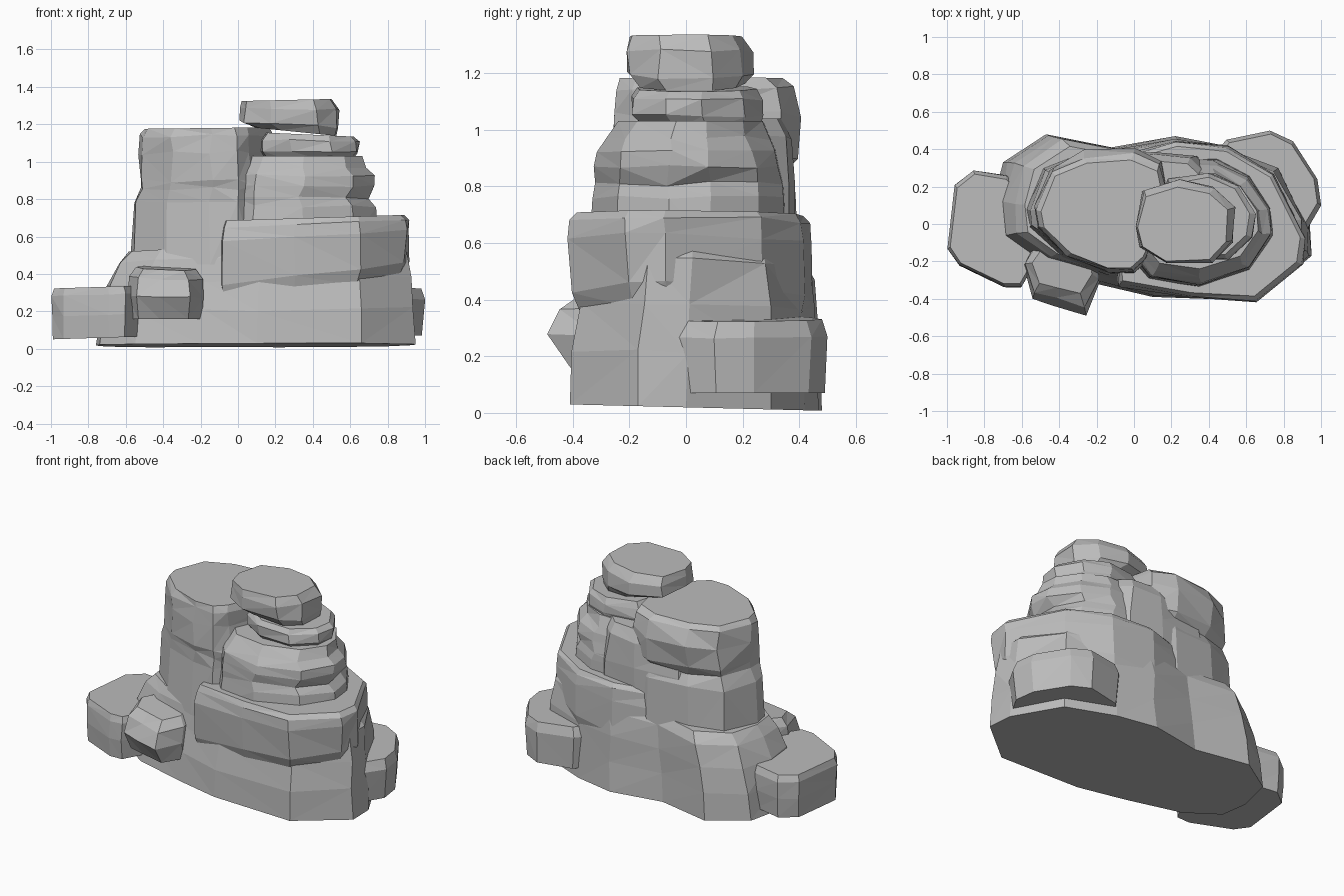
import bpy, bmesh, random
random.seed(4)

stone = bpy.data.materials.new("grey stone")
stone.diffuse_color = (0.5, 0.5, 0.5, 1)


def rock(name, outline, levels, tilt=(0, 0), low_tilt=(0, 0), jitter=0.012):
    """Loft a plan outline through levels (z, scale x, scale y, shift x, shift y)."""
    cx = sum(p[0] for p in outline) / len(outline)
    cy = sum(p[1] for p in outline) / len(outline)
    z0, z1 = levels[0][0], levels[-1][0]
    bm = bmesh.new()
    rings = []
    for z, sx, sy, dx, dy in levels:
        f = (z - z0) / (z1 - z0)
        tx, ty = [low_tilt[k] * (1 - f) + tilt[k] * f for k in (0, 1)]
        ring = []
        for x, y in outline:
            j = [random.uniform(-jitter, jitter) for _ in range(3)]
            if z == z0 or z == z1:
                j = [0, 0, 0]
            px, py = cx + (x - cx) * sx + dx + j[0], cy + (y - cy) * sy + dy + j[1]
            pz = z + tx * (x - cx) + ty * (y - cy) + j[2]
            ring.append(bm.verts.new((px, py, pz)))
        rings.append(ring)
    n = len(outline)
    for a, b in zip(rings, rings[1:]):
        for i in range(n):
            bm.faces.new((a[i], a[(i + 1) % n], b[(i + 1) % n], b[i]))
    bm.faces.new(rings[0])
    bm.faces.new(rings[-1])
    bmesh.ops.triangulate(bm, faces=[f for f in bm.faces if len(f.verts) == 4])
    bmesh.ops.recalc_face_normals(bm, faces=bm.faces)
    me = bpy.data.meshes.new(name)
    bm.to_mesh(me)
    bm.free()
    me.materials.append(stone)
    ob = bpy.data.objects.new(name, me)
    bpy.context.collection.objects.link(ob)
    return ob


# Broad foot of the outcrop, with a low shelf on the left
rock("base", [(-.76, .1), (-.70, .33), (-.47, .48), (-.12, .41), (.22, .47), (.48, .42),
              (.78, .30), (.94, .0), (.95, -.17), (.66, -.41), (.1, -.39), (-.2, -.32),
              (-.55, -.22), (-.74, -.08)],
     [(.018, 1, 1, 0, 0), (.2, .98, .98, .01, 0), (.36, .95, .94, .02, .015),
      (.50, .90, .90, .04, .01), (.56, .83, .82, .04, .01)],
     tilt=(.05, 0), low_tilt=(0, -.025), jitter=.008)

# Raised slab overhanging the right side, its underside climbing to the right
rock("right_slab", [(-.12, .1), (-.1, .36), (.22, .45), (.5, .42), (.75, .27), (.92, -.08),
                    (.90, -.22), (.66, -.42), (.3, -.40), (-.09, -.33)],
     [(.30, .93, .91, -.01, .015), (.40, .98, .97, 0, .005), (.60, 1, 1, 0, 0),
      (.67, .98, .97, 0, 0), (.70, .94, .92, 0, 0)],
     tilt=(.03, 0), low_tilt=(.14, 0), jitter=.008)

# Tall column on the left, wider above a shallow undercut
rock("left_column", [(-.57, .08), (-.48, .30), (-.28, .38), (.0, .40), (.17, .33), (.22, .1),
                     (.08, -.20), (.0, -.27), (-.15, -.27), (-.38, -.18), (-.55, -.02)],
     [(.45, 1.02, 1.0, 0, 0), (.78, .98, .93, 0, 0), (.86, .92, .91, .01, -.01),
      (.90, .92, .96, .01, 0), (1.05, .91, .99, .01, .01), (1.14, .90, .93, .01, 0),
      (1.18, .84, .86, .01, -.01)], tilt=(.01, 0))

# Layered ledges in the middle right, mostly stepping on the right end
rock("ledges", [(-.05, .1), (.1, .35), (.45, .34), (.62, .25), (.73, .08), (.74, -.06),
                (.62, -.24), (.35, -.33), (.08, -.29), (-.03, -.15)],
     [(.60, 1.03, 1.03, 0, 0), (.76, .99, 1, 0, 0), (.81, .92, .98, -.02, 0),
      (.87, .98, .97, 0, 0), (.93, .96, .93, 0, 0), (.97, .86, .86, -.01, 0),
      (1.03, .80, .76, 0, .01)], jitter=.009)

# Low back shoulder filling between column and ledges
rock("back_shoulder", [(-.3, .2), (-.2, .36), (.1, .38), (.32, .36), (.44, .24), (.2, .08)],
     [(.62, 1.08, 1.04, 0, 0), (.8, 1, .98, 0, 0), (.97, .96, .95, 0, -.01),
      (1.04, .85, .8, 0, -.02)])

# Two flat stones on top
rock("stacked_stone", [(.12, .05), (.18, .24), (.4, .28), (.56, .21), (.65, .06), (.63, -.07),
                       (.5, -.19), (.28, -.2), (.13, -.1)],
     [(1.0, .84, .84, 0, .02), (1.05, .99, .98, 0, 0), (1.11, .99, .97, 0, 0),
      (1.145, .88, .88, 0, 0)], tilt=(-.04, 0), jitter=.008)
rock("cap_stone", [(.0, -.01), (.05, .18), (.24, .24), (.43, .2), (.54, .1), (.53, -.1),
                   (.43, -.21), (.17, -.22), (.03, -.13)],
     [(1.16, .80, .82, .04, .01), (1.20, .99, .98, 0, 0), (1.28, .98, .97, 0, 0),
      (1.33, .89, .86, -.01, -.01)], tilt=(.02, 0), low_tilt=(-.08, 0), jitter=.008)

# Loose boulders around the foot
rock("left_boulder", [(-1, -.13), (-.96, .21), (-.86, .29), (-.68, .26), (-.5, .1), (-.53, -.22),
                      (-.6, -.34), (-.69, -.34), (-.94, -.22)],
     [(.058, .96, .96, 0, 0), (.18, .99, .99, 0, 0), (.29, .99, .99, 0, 0),
      (.33, .93, .93, 0, 0)], tilt=(.03, 0), low_tilt=(.03, 0), jitter=.005)
rock("right_boulder", [(.43, .38), (.49, .45), (.73, .5), (.85, .44), (.98, .24), (1, .1),
                       (.91, -.05), (.6, 0)],
     [(.07, .93, .96, 0, 0), (.27, 1, 1, 0, 0), (.33, .92, .92, 0, 0)],
     tilt=(-.03, 0), jitter=.004)
rock("front_boulder", [(-.59, -.22), (-.54, -.40), (-.42, -.44), (-.26, -.49), (-.18, -.32),
                       (-.2, -.12), (-.5, -.05)],
     [(.16, .95, .74, 0, .03), (.28, .99, 1, 0, 0), (.38, .97, .86, 0, .02),
      (.43, .78, .6, 0, .04)], tilt=(-.02, .05), jitter=.006)
